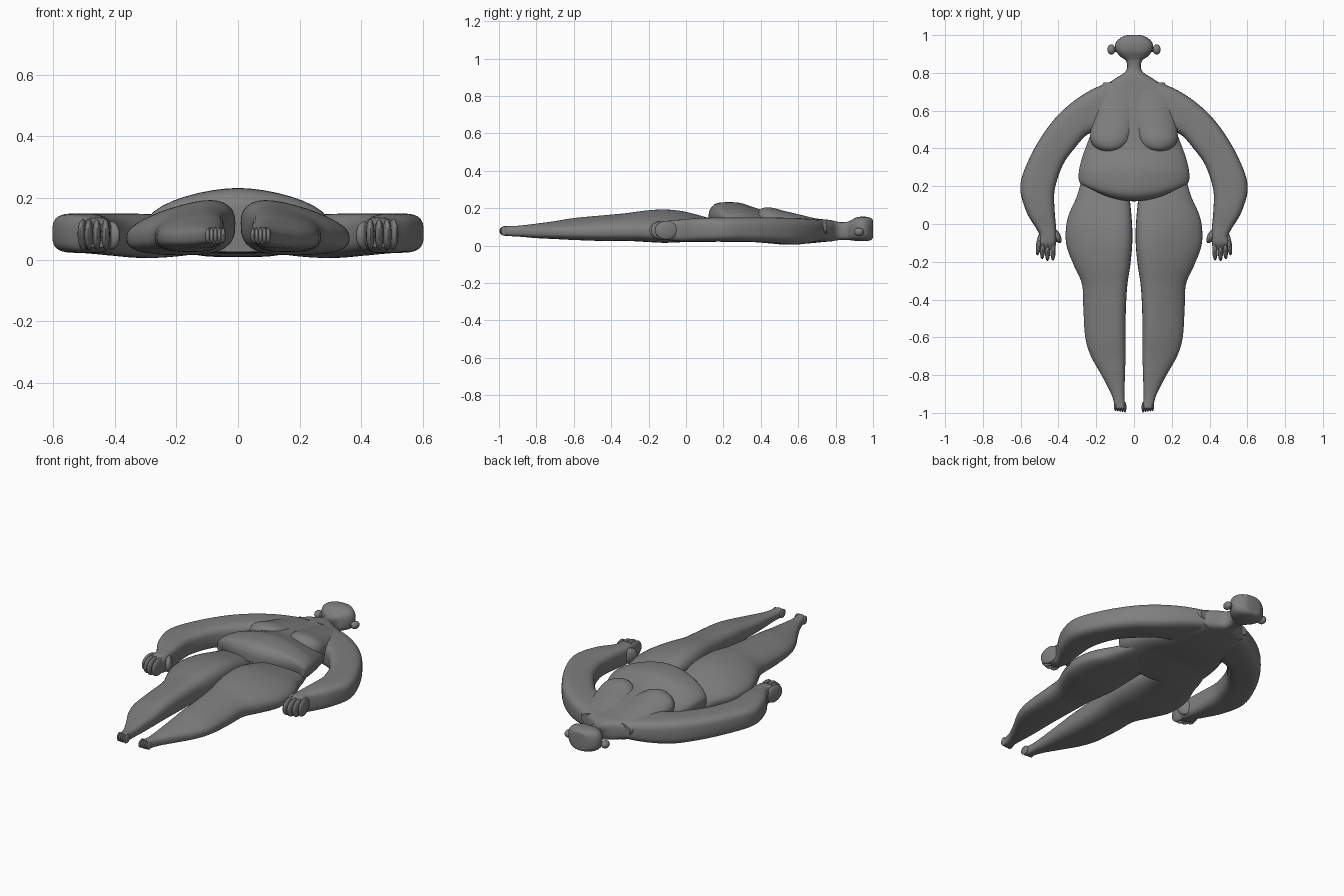
import bpy, bmesh
from math import sin, cos, pi, copysign

grey = bpy.data.materials.new("dark_grey")
grey.diffuse_color = (.21, .21, .21, 1)


def spline(sections, steps=5):
    """Smooth in-between sections along the whole list (Catmull-Rom)."""
    out, n = [], len(sections)
    for i in range(n - 1):
        a, b = sections[max(i - 1, 0)], sections[i]
        c, d = sections[i + 1], sections[min(i + 2, n - 1)]
        for k in range(steps):
            t = k / steps
            out.append([0.5 * (2 * q + (r - p) * t + (2 * p - 5 * q + 4 * r - s) * t * t
                               + (3 * q - p - 3 * r + s) * t ** 3)
                        for p, q, r, s in zip(a, b, c, d)])
    out.append(list(sections[-1]))
    return out


def finish(name, bm, mirror):
    bmesh.ops.recalc_face_normals(bm, faces=bm.faces)
    mesh = bpy.data.meshes.new(name)
    bm.to_mesh(mesh)
    bm.free()
    mesh.materials.append(grey)
    ob = bpy.data.objects.new(name, mesh)
    bpy.context.collection.objects.link(ob)
    if mirror:
        ob.modifiers.new("mirror", 'MIRROR').use_mirror_merge = False
    bpy.ops.object.select_all(action='DESELECT')
    bpy.context.view_layer.objects.active = ob
    ob.select_set(True)
    bpy.ops.object.shade_smooth_by_angle(angle=1.0)
    return ob


def loft(name, sections, top=2.4, bottom=3.0, mirror=True, seg=36):
    """Section: inner x, inner y, outer x, outer y, z low, z high, skew, bow."""
    bm = bmesh.new()
    rings = []
    for xi, yi, xo, yo, zb, zt, skew, bow in spline(sections):
        ring = []
        for j in range(seg):
            a = 2 * pi * j / seg
            e = 2 / (top if sin(a) >= 0 else bottom)
            u = copysign(abs(cos(a)) ** e, cos(a))
            v = copysign(abs(sin(a)) ** e, sin(a))
            f = (u + 1) / 2
            h = (zt - zb) * (v + 1) / 2 * (1 - skew * f)
            ring.append(bm.verts.new((xi + (xo - xi) * f,
                                      yi + (yo - yi) * f + bow * u * u, zb + h)))
        rings.append(ring)
    for r, s in zip(rings, rings[1:]):
        for j in range(seg):
            k = (j + 1) % seg
            bm.faces.new((r[j], r[k], s[k], s[j]))
    bm.faces.new(rings[0])
    bm.faces.new(rings[-1])
    return finish(name, bm, mirror)


def blob(name, loc, radii, turn=0.0):
    """Mirrored ellipsoid, turned about z."""
    bm = bmesh.new()
    bmesh.ops.create_uvsphere(bm, u_segments=20, v_segments=12, radius=1)
    for v in bm.verts:
        x, y, z = (c * r for c, r in zip(v.co, radii))
        v.co = (loc[0] + x * cos(turn) - y * sin(turn),
                loc[1] + x * sin(turn) + y * cos(turn), loc[2] + z)
    return finish(name, bm, True)


def centred(rows):
    return [(-w, y, w, y, zb, zt, 0, bow) for y, w, zb, zt, bow in rows]


# Head and neck
loft("head", centred([
    (1.0, .03, .05, .125, 0), (.995, .055, .033, .143, 0), (.97, .09, .025, .153, 0),
    (.94, .102, .024, .155, 0), (.91, .092, .025, .15, 0), (.885, .07, .028, .137, 0),
    (.865, .044, .03, .128, 0), (.83, .036, .03, .125, 0), (.80, .052, .027, .13, 0),
    (.77, .10, .022, .137, 0), (.71, .19, .018, .143, 0)]), top=3, mirror=False)
blob("ear", (.12, .924, .073), (.021, .027, .022))
blob("ear_stem", (.10, .924, .073), (.025, .013, .014))

# Torso with the belly hanging over the thighs
loft("torso", centred([
    (.74, .15, .02, .14, 0), (.66, .195, .012, .15, 0), (.58, .205, .008, .164, 0),
    (.49, .225, .01, .176, 0), (.42, .25, .015, .187, 0), (.36, .272, .02, .205, 0),
    (.29, .29, .02, .228, .0), (.21, .293, .02, .232, .03), (.155, .285, .022, .222, .06),
    (.125, .275, .025, .185, .085), (.12, .25, .025, .13, .09)]),
    top=1.7, bottom=3.2, mirror=False)

# Breasts, teardrops that fade into the chest
loft("breast", [(xi, y, xo, y, zb, zt, .08, 0) for y, xi, xo, zb, zt in [
    (.75, -.02, .16, .06, .134), (.68, -.02, .198, .06, .152), (.6, -.02, .212, .06, .172),
    (.52, -.005, .226, .06, .192), (.46, .014, .232, .07, .208), (.425, .032, .222, .08, .209),
    (.40, .06, .198, .09, .2), (.385, .09, .17, .1, .178), (.38, .115, .145, .11, .15)]], top=2.1)


# Legs, tall on the inside and sloping to the outside
loft("leg", [(xi, y, xo, y, zb, zt + (zt - zb) * sk * .42, sk, 0)
             for y, xi, xo, zb, zt, sk in [
    (.30, .03, .25, .035, .10, .2), (.22, .022, .28, .024, .12, .25),
    (.14, .022, .305, .02, .142, .3), (.05, .014, .345, .02, .167, .4),
    (-.03, .009, .361, .018, .184, .45), (-.12, .01, .356, .015, .191, .45),
    (-.22, .02, .318, .02, .186, .4), (-.32, .035, .275, .025, .173, .35),
    (-.45, .043, .268, .025, .161, .35), (-.6, .045, .258, .03, .147, .35),
    (-.7, .045, .228, .035, .131, .3), (-.8, .048, .172, .04, .118, .2),
    (-.88, .05, .13, .047, .108, .1), (-.93, .05, .11, .05, .105, 0),
    (-.975, .043, .102, .053, .105, 0)]])

# Toes
for i in range(5):
    blob("toe", (.048 + .0125 * i, -.97, .078), (.0078, .028 - .002 * i, .025))

# Arms sweeping out from the shoulders
loft("arm", [s + (0, 0) for s in [
    (.04, .56, .06, .775, .03, .136), (.16, .50, .215, .716, .012, .145),
    (.245, .475, .345, .63, .005, .148), (.315, .40, .45, .52, .012, .15),
    (.378, .31, .547, .362, .02, .15), (.42, .18, .602, .205, .022, .15),
    (.42, .07, .572, .07, .022, .148), (.413, -.01, .52, -.02, .022, .14),
    (.41, -.06, .50, -.06, .025, .137), (.412, -.10, .508, -.10, .03, .132),
    (.42, -.14, .503, -.13, .04, .115)]], top=3.4, bottom=3.4)

# Thumb and fingers
blob("thumb", (.41, -.062, .078), (.02, .044, .046), -.5)
for x, y, turn in [(.429, -.132, 0), (.458, -.135, 0), (.483, -.125, .06), (.503, -.105, .15)]:
    blob("finger", (x, y, .082), (.0145, .062, .05), turn)
